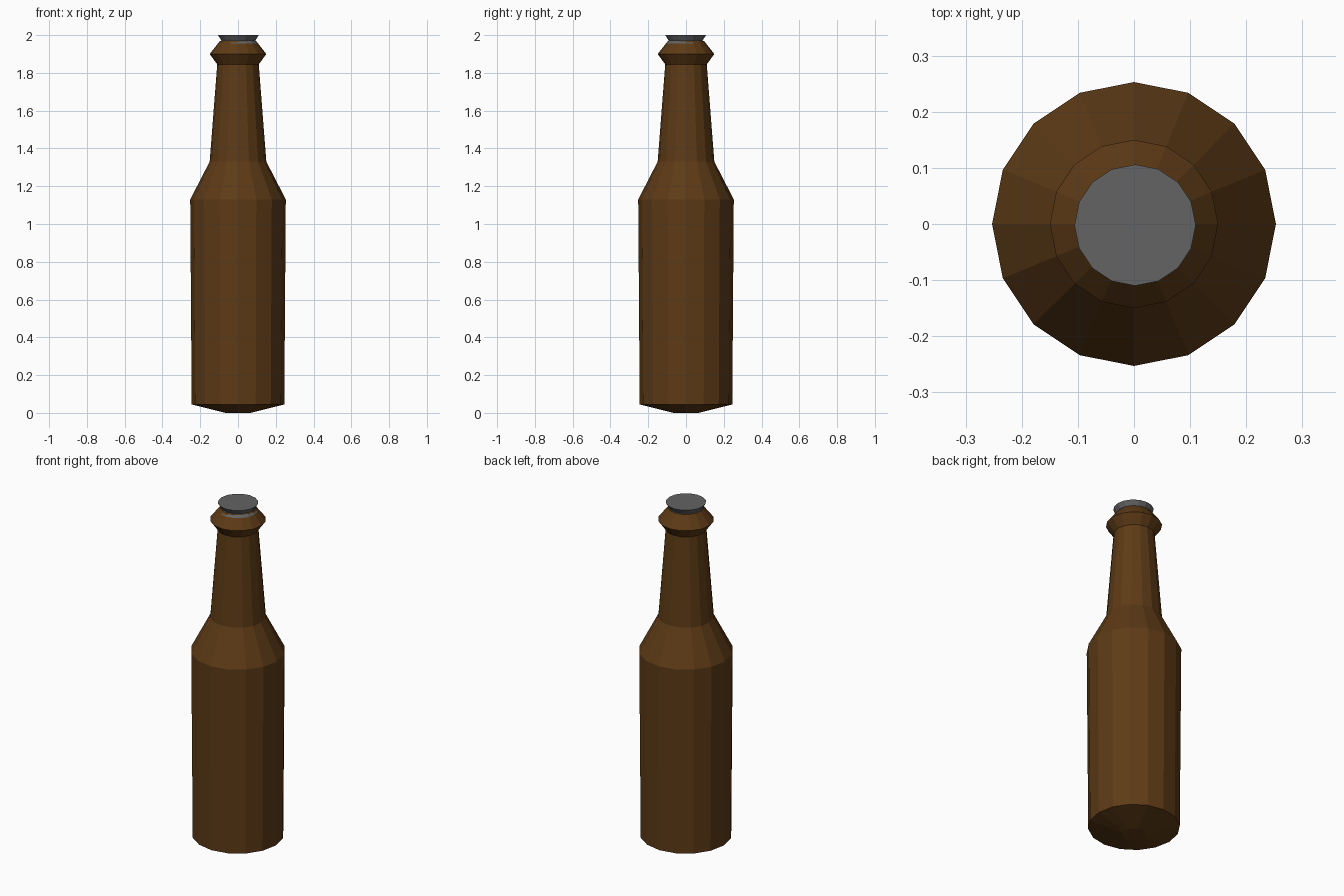
import bpy, bmesh
from math import cos, sin, pi

if "Cube" in bpy.data.objects:
    bpy.data.objects.remove(bpy.data.objects["Cube"])

SIDES = 16


def material(name, color):
    m = bpy.data.materials.new(name)
    m.diffuse_color = (*color, 1)
    m.use_nodes = True
    m.node_tree.nodes["Principled BSDF"].inputs["Base Color"].default_value = m.diffuse_color
    return m


def lathe(name, profile, mat, location=(0, 0, 0)):
    """Revolve (radius, z) points, listed bottom to top, and close both ends."""
    bm = bmesh.new()
    rings = [[bm.verts.new((r * cos(2 * pi * i / SIDES), r * sin(2 * pi * i / SIDES), z))
              for i in range(SIDES)] for r, z in profile]
    for low, high in zip(rings, rings[1:]):
        for i in range(SIDES):
            j = (i + 1) % SIDES
            bm.faces.new((low[i], low[j], high[j], high[i]))
    bm.faces.new(rings[0][::-1])
    bm.faces.new(rings[-1])
    mesh = bpy.data.meshes.new(name)
    bm.to_mesh(mesh)
    bm.free()
    mesh.materials.append(mat)
    obj = bpy.data.objects.new(name, mesh)
    obj.location = location
    bpy.context.collection.objects.link(obj)
    return obj


brown = material("brown_glass", (0.11, 0.043, 0.008))
grey = material("grey_metal", (0.125, 0.125, 0.125))

# Glass: base, body, shoulder, tapering neck and lip collar
lathe("bottle_glass", [(0.065, 0), (0.245, 0.045), (0.253, 1.13), (0.15, 1.33),
                       (0.11, 1.845), (0.15, 1.90), (0.095, 1.97)], brown)

# Flared cap, its skirt just breaking the lip on the front right
lathe("bottle_cap", [(0.106, 1.955), (0.09, 1.972), (0.108, 2.0)], grey,
      (0.002, -0.002, 0))
